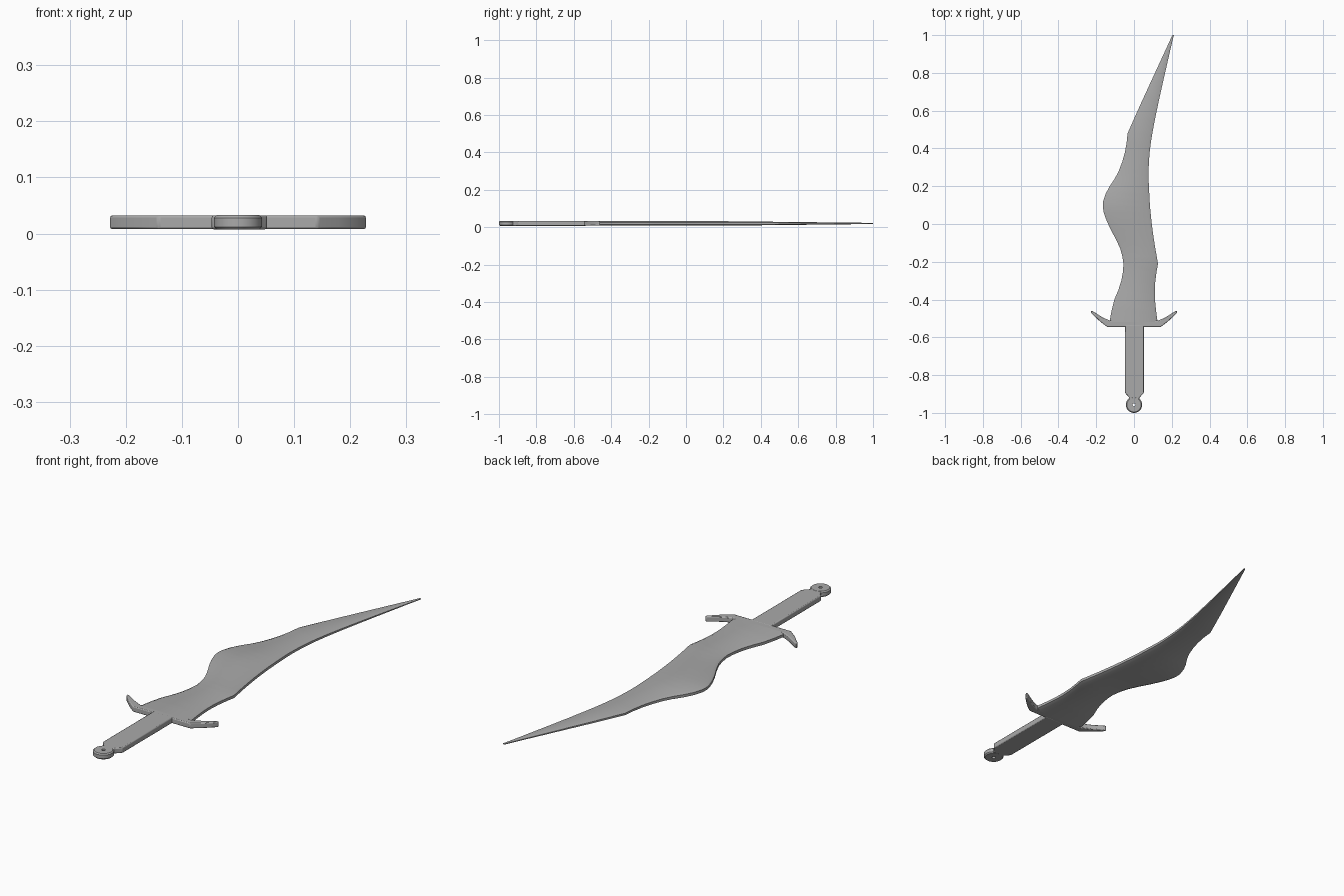
import bpy, bmesh, math

if "Cube" in bpy.data.objects:
    bpy.data.objects.remove(bpy.data.objects["Cube"])

MID = 0.020      # height of the flat centre plane
steel = bpy.data.materials.new("grey steel")
steel.diffuse_color = (0.40, 0.40, 0.40, 1)
steel.use_nodes = True
steel.node_tree.nodes["Principled BSDF"].inputs["Base Color"].default_value = steel.diffuse_color


def finish(name, bm, bevel=0.0):
    bmesh.ops.recalc_face_normals(bm, faces=bm.faces)
    mesh = bpy.data.meshes.new(name)
    bm.to_mesh(mesh)
    bm.free()
    mesh.materials.append(steel)
    ob = bpy.data.objects.new(name, mesh)
    bpy.context.collection.objects.link(ob)
    if bevel:
        mod = ob.modifiers.new("soft edge", "BEVEL")
        mod.width, mod.segments, mod.limit_method = bevel, 2, "ANGLE"
    bpy.ops.object.select_all(action="DESELECT")
    ob.select_set(True)
    bpy.context.view_layer.objects.active = ob
    bpy.ops.object.shade_smooth_by_angle(angle=math.radians(35))
    return ob


def plate(name, outline, z0, z1, bevel):
    bm = bmesh.new()
    face = bm.faces.new([bm.verts.new((x, y, z0)) for x, y in outline])
    top = bmesh.ops.extrude_face_region(bm, geom=[face])["geom"]
    for v in top:
        if isinstance(v, bmesh.types.BMVert):
            v.co.z = z1
    return finish(name, bm, bevel)


# Blade: (y, left edge, right edge) stations lofted with bevelled edges
STATIONS = [
    (-0.52, -0.130, 0.125), (-0.46, -0.119, 0.117), (-0.40, -0.104, 0.111),
    (-0.35, -0.083, 0.110), (-0.30, -0.067, 0.113), (-0.25, -0.058, 0.120),
    (-0.21, -0.056, 0.127), (-0.17, -0.062, 0.120), (-0.13, -0.073, 0.113),
    (-0.08, -0.096, 0.105), (-0.03, -0.123, 0.098), (0.02, -0.146, 0.092),
    (0.06, -0.160, 0.088), (0.09, -0.165, 0.085), (0.12, -0.163, 0.083),
    (0.16, -0.150, 0.081), (0.20, -0.129, 0.079), (0.24, -0.102, 0.077),
    (0.28, -0.081, 0.077), (0.33, -0.062, 0.079), (0.38, -0.048, 0.083),
    (0.43, -0.039, 0.089), (0.48, -0.034, 0.097), (0.55, -0.003, 0.110),
    (0.65, 0.042, 0.131), (0.75, 0.088, 0.153), (0.85, 0.134, 0.176),
    (0.93, 0.171, 0.194), (1.00, 0.203, 0.211),
]
bm = bmesh.new()
rings = []
for y, left, right in STATIONS:
    half = 0.012 if y < 0.2 else 0.012 - 0.009 * (y - 0.2) / 0.8
    edge = half * 0.5
    inset = min(0.014, (right - left) * 0.3)
    section = [(left, -edge), (left + inset, -half), (right - inset, -half),
               (right, -edge), (right, edge), (right - inset, half),
               (left + inset, half), (left, edge)]
    rings.append([bm.verts.new((x, y, MID + z)) for x, z in section])
for a, b in zip(rings, rings[1:]):
    for i in range(8):
        j = (i + 1) % 8
        bm.faces.new((a[i], a[j], b[j], b[i]))
bm.faces.new(rings[0])
bm.faces.new(rings[-1])
finish("blade", bm)

# Guard: straight bar with swept-up arms
side = [(0.142, -0.545), (0.180, -0.516), (0.226, -0.472), (0.229, -0.462),
        (0.222, -0.459), (0.170, -0.492), (0.128, -0.512)]
plate("guard", side + [(-x, y) for x, y in reversed(side)], 0.008, 0.032, 0.005)

# Handle: flat grip with chamfered end
plate("handle", [(-0.047, -0.535), (-0.047, -0.895), (-0.026, -0.918),
                 (-0.026, -0.930), (0.026, -0.930), (0.030, -0.918),
                 (0.052, -0.895), (0.052, -0.535)], 0.0075, 0.0325, 0.004)

# Pommel: disc with a small through hole
bm = bmesh.new()
N = 32
rows = []
for r, z in [(0.008, 0.007), (0.038, 0.007), (0.043, 0.012),
             (0.043, 0.028), (0.038, 0.033), (0.008, 0.033)]:
    rows.append([bm.verts.new((r * math.cos(t * math.tau / N),
                               r * math.sin(t * math.tau / N) - 0.957, z))
                 for t in range(N)])
for k in range(6):
    a, b = rows[k], rows[(k + 1) % 6]
    for i in range(N):
        j = (i + 1) % N
        bm.faces.new((a[i], a[j], b[j], b[i]))
finish("pommel", bm)
